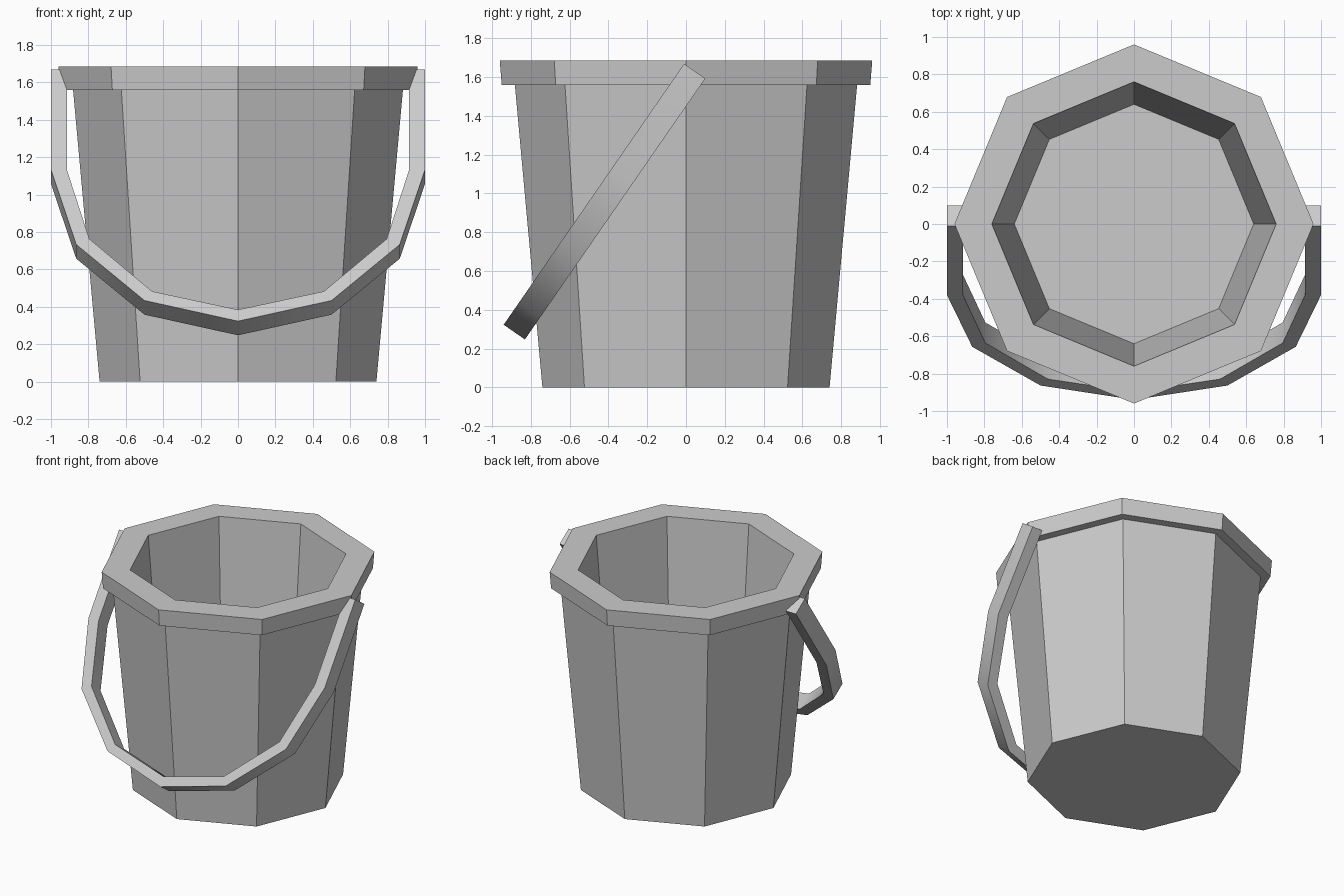
import bpy
import bmesh
from math import cos, sin, pi, radians
from mathutils import Vector

cube = bpy.data.objects.get("Cube")
if cube:
    bpy.data.objects.remove(cube)

# Single plain grey
grey = bpy.data.materials.new("grey")
grey.use_nodes = True
colour = (0.6, 0.6, 0.6, 1)
grey.diffuse_color = colour
grey.node_tree.nodes["Principled BSDF"].inputs["Base Color"].default_value = colour


def finish(bm, name):
    bmesh.ops.recalc_face_normals(bm, faces=bm.faces)
    mesh = bpy.data.meshes.new(name)
    bm.to_mesh(mesh)
    bm.free()
    mesh.materials.append(grey)
    obj = bpy.data.objects.new(name, mesh)
    bpy.context.collection.objects.link(obj)
    return obj


def bridge(bm, a, b, closed=True):
    n = len(a)
    for i in range(n if closed else n - 1):
        j = (i + 1) % n
        bm.faces.new((a[i], a[j], b[j], b[i]))


# Bucket: tapered octagonal wall, overhanging rim, hollow inside with a floor
SIDES = 8
profile = [(0.74, 0), (0.882, 1.56), (0.95, 1.56), (0.96, 1.685),
           (0.76, 1.685), (0.64, 0.25)]
bm = bmesh.new()
rings = [[bm.verts.new((r * cos(2 * pi * i / SIDES), r * sin(2 * pi * i / SIDES), z))
          for i in range(SIDES)] for r, z in profile]
for lower, upper in zip(rings, rings[1:]):
    bridge(bm, lower, upper)
bm.faces.new(rings[0])
bm.faces.new(rings[-1])
finish(bm, "bucket")

# Handle: flat faceted hoop swung down to the front, (x, distance along the swing)
outer = [(1, 0), (1, 0.65), (0.865, 1.136), (0.5, 1.5), (0, 1.634)]
inner = [(0.915, 0), (0.915, 0.65), (0.795, 1.1), (0.46, 1.44), (0, 1.56)]
start = Vector((0, -0.01, 1.668))
along = Vector((0, -0.569, -0.823))
across = Vector((0, 0.823, -0.569)) * 0.133


def hoop_line(bm, half, offset):
    full = half + [(-x, s) for x, s in reversed(half[:-1])]
    return [bm.verts.new(start + along * s + offset + Vector((x, 0, 0)))
            for x, s in full]


bm = bmesh.new()
none = Vector((0, 0, 0))
lines = [hoop_line(bm, outer, none), hoop_line(bm, outer, across),
         hoop_line(bm, inner, across), hoop_line(bm, inner, none)]
for k in range(4):
    bridge(bm, lines[k], lines[(k + 1) % 4], closed=False)
for end in (0, -1):
    bm.faces.new([line[end] for line in lines])
handle = finish(bm, "handle")

# Soften only the shallow bends of the handle
bpy.ops.object.select_all(action='DESELECT')
handle.select_set(True)
bpy.context.view_layer.objects.active = handle
bpy.ops.object.shade_smooth_by_angle(angle=radians(32))
